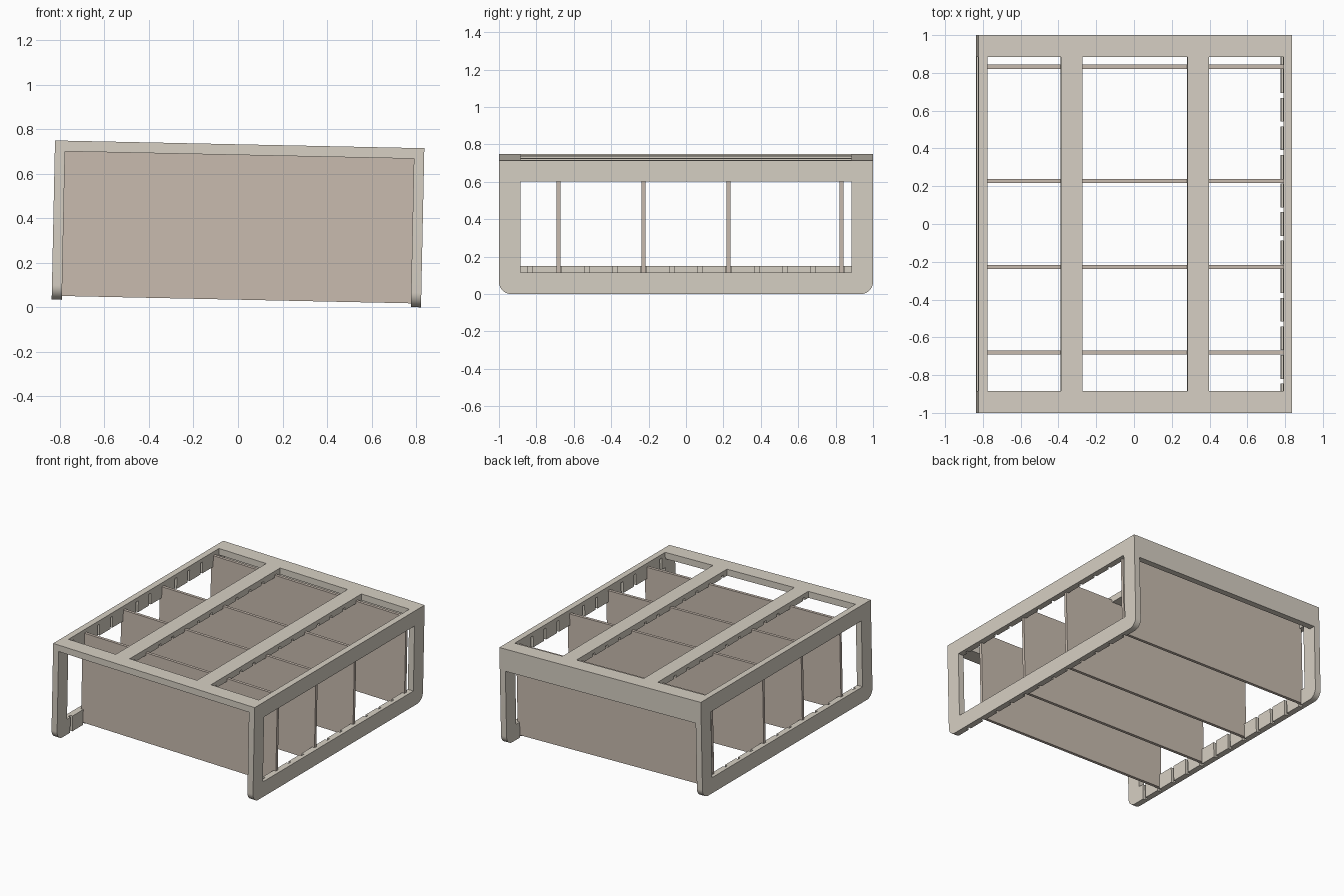
import bpy, bmesh, math
from mathutils import Matrix

if "Cube" in bpy.data.objects:
    bpy.data.objects.remove(bpy.data.objects["Cube"])

W, D, H = 0.83, 1.0, 0.715      # half width, half depth, height
T = 0.046                       # panel thickness
TILT = 0.021                    # whole rack leans slightly about y
PITCH = 0.1513                  # spacing of divider grooves
slots = [(k - 5.5) * PITCH for k in range(12)]


def material(name, color):
    m = bpy.data.materials.new(name)
    m.diffuse_color = color
    m.use_nodes = True
    m.node_tree.nodes["Principled BSDF"].inputs["Base Color"].default_value = m.diffuse_color
    return m


def box(name, x0, x1, y0, y1, z0, z1):
    bm = bmesh.new()
    bmesh.ops.create_cube(bm, size=1)
    bm.transform(Matrix.Translation(((x0 + x1) / 2, (y0 + y1) / 2, (z0 + z1) / 2))
                 @ Matrix.Diagonal((x1 - x0, y1 - y0, z1 - z0, 1)))
    me = bpy.data.meshes.new(name)
    bm.to_mesh(me)
    bm.free()
    ob = bpy.data.objects.new(name, me)
    bpy.context.collection.objects.link(ob)
    return ob


def cut(target, *dims):
    c = box("cutter", *dims)
    c.hide_render = True
    m = target.modifiers.new("cut", 'BOOLEAN')
    m.operation = 'DIFFERENCE'
    m.solver = 'EXACT'
    m.object = c
    bpy.context.view_layer.objects.active = target
    bpy.ops.object.modifier_apply(modifier=m.name)
    bpy.data.objects.remove(c)


frame_mat = material("frame_beige", (0.68, 0.63, 0.55, 1))
panel_mat = material("divider_tan", (0.58, 0.50, 0.43, 1))

# Frame: solid block with rounded lower corners on the side panels
frame = box("rack_frame", -W, W, -D, D, 0, H)
bm = bmesh.new()
bm.from_mesh(frame.data)
lower = [e for e in bm.edges
         if all(v.co.z < 0.01 for v in e.verts) and abs(e.verts[0].co.x - e.verts[1].co.x) > 1]
bmesh.ops.bevel(bm, geom=lower, offset=0.065, segments=10, profile=0.5, affect='EDGES')
bm.to_mesh(frame.data)
bm.free()

# Hollow interior, leaving a hanging band along the back
wi = W - T
cut(frame, -wi, wi, -1.2, D - T, -0.1, H - 0.048)
cut(frame, -wi, wi, 0.5, 1.2, -0.1, H - 0.165)
# Side windows
cut(frame, -1, 1, -0.885, 0.885, 0.115, 0.602)
# Three openings in the top
for x0, x1 in ((-wi, -0.395), (-0.28, 0.275), (0.39, wi)):
    cut(frame, x0, x1, -0.885, 0.885, 0.5, 0.9)
# Grooves that hold the dividers
for y in slots:
    cut(frame, -wi - 0.02, wi + 0.02, y - 0.0125, y + 0.0125, -0.1, H - 0.028)
frame.data.materials.append(frame_mat)

# Dividers placed in some of the grooves
parts = [frame]
for i in (1, 4, 7, 11):
    y = slots[i]
    d = box("divider", -wi - 0.018, wi + 0.018, y - 0.011, y + 0.011, 0.017, H - 0.03)
    d.data.materials.append(panel_mat)
    parts.append(d)

# Lean the rack about its centre and stand it on the ground
lean = Matrix.Rotation(TILT, 4, 'Y') @ Matrix.Translation((0, 0, -H / 2))
for ob in parts:
    ob.data.transform(Matrix.Translation((0, 0, 0.375)) @ lean)

# Smooth only the rounded corners
bpy.ops.object.select_all(action='DESELECT')
frame.select_set(True)
bpy.context.view_layer.objects.active = frame
bpy.ops.object.shade_smooth_by_angle(angle=math.radians(30))
